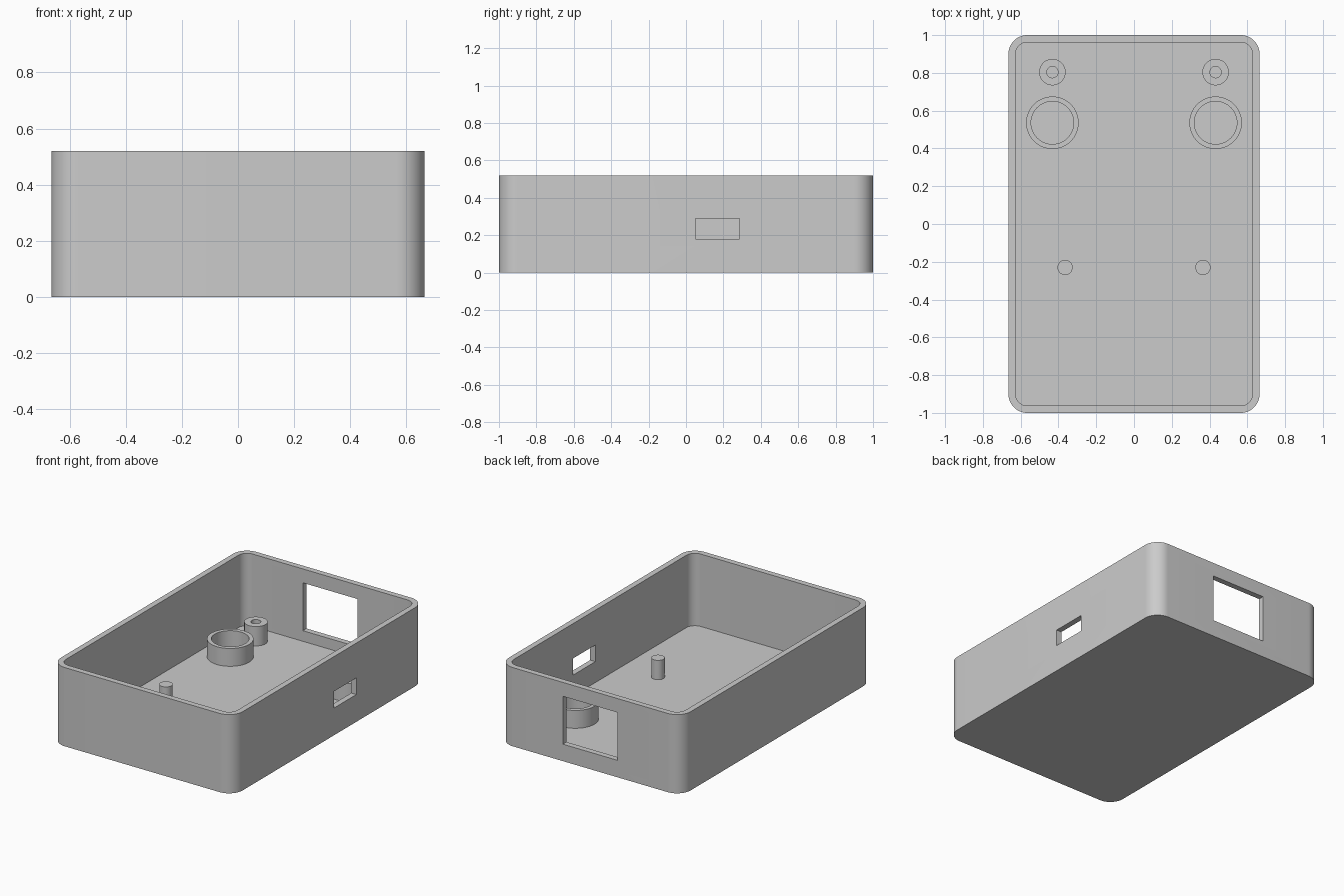
import bpy
import bmesh
from math import sin, cos, pi, radians

default = bpy.data.objects.get("Cube")
if default:
    bpy.data.objects.remove(default)

HALF_X, HALF_Y, HEIGHT = 0.665, 1.0, 0.52
WALL, FLOOR, CORNER = 0.038, 0.042, 0.1

grey = bpy.data.materials.new("light grey plastic")
grey.use_nodes = True
grey.diffuse_color = (0.6, 0.6, 0.6, 1)
grey.node_tree.nodes["Principled BSDF"].inputs["Base Color"].default_value = (0.6, 0.6, 0.6, 1)


def rounded_rect(hx, hy, r, z, steps=14):
    """Counter-clockwise loop of a rectangle with rounded corners."""
    pts = []
    for i, (sx, sy) in enumerate([(1, 1), (-1, 1), (-1, -1), (1, -1)]):
        for k in range(steps + 1):
            a = (i + k / steps) * pi / 2
            pts.append((sx * (hx - r) + r * cos(a), sy * (hy - r) + r * sin(a), z))
    return pts


def circle(cx, cy, r, z, sides=64):
    return [(cx + r * cos(2 * pi * k / sides), cy + r * sin(2 * pi * k / sides), z)
            for k in range(sides)]


def loft(name, loops, cap_start=False, cap_end=False):
    """Skin a stack of equal-length loops into one smooth-shaded object."""
    bm = bmesh.new()
    rings = [[bm.verts.new(p) for p in loop] for loop in loops]
    for low, high in zip(rings, rings[1:]):
        n = len(low)
        for k in range(n):
            j = (k + 1) % n
            bm.faces.new((low[k], low[j], high[j], high[k]))
    if cap_start:
        bm.faces.new(rings[0][::-1])
    if cap_end:
        bm.faces.new(rings[-1])
    mesh = bpy.data.meshes.new(name)
    bm.to_mesh(mesh)
    bm.free()
    mesh.materials.append(grey)
    obj = bpy.data.objects.new(name, mesh)
    bpy.context.collection.objects.link(obj)
    return obj


def smooth(obj):
    bpy.ops.object.select_all(action='DESELECT')
    obj.select_set(True)
    bpy.context.view_layer.objects.active = obj
    bpy.ops.object.shade_smooth_by_angle(angle=radians(30))


def cut_box(target, low, high):
    """Cut a rectangular opening between two opposite corners."""
    bpy.ops.mesh.primitive_cube_add(size=1, location=[(a + b) / 2 for a, b in zip(low, high)])
    cutter = bpy.context.object
    cutter.name = "opening_cutter"
    cutter.scale = [b - a for a, b in zip(low, high)]
    cutter.hide_render = True
    cutter.data.materials.append(grey)
    mod = target.modifiers.new("opening", 'BOOLEAN')
    mod.operation = 'DIFFERENCE'
    mod.solver = 'EXACT'
    mod.object = cutter
    bpy.context.view_layer.objects.active = target
    bpy.ops.object.modifier_apply(modifier=mod.name)
    bpy.data.objects.remove(cutter)


# Open tray: outer wall, rim, inner wall and floor
ix, iy, ir = HALF_X - WALL, HALF_Y - WALL, CORNER - WALL
tray = loft("tray", [
    rounded_rect(HALF_X, HALF_Y, CORNER, 0),
    rounded_rect(HALF_X, HALF_Y, CORNER, HEIGHT),
    rounded_rect(ix, iy, ir, HEIGHT),
    rounded_rect(ix, iy, ir, FLOOR),
], cap_start=True, cap_end=True)

# Port in the +x side wall and window in the back wall
cut_box(tray, (0.55, 0.05, 0.18), (0.75, 0.285, 0.29))
cut_box(tray, (-0.2, 0.9, 0.112), (0.2, 1.1, 0.428))
smooth(tray)


def tube(name, x, y, outer, inner, top):
    smooth(loft(name, [circle(x, y, outer, FLOOR), circle(x, y, outer, top),
                       circle(x, y, inner, top), circle(x, y, inner, FLOOR)]))


# Floor fittings, mirrored left and right
for side, s in (("left", 1), ("right", -1)):
    tube(side + "_screw_post", s * 0.432, 0.804, 0.07, 0.03, 0.17)
    tube(side + "_round_holder", s * 0.432, 0.536, 0.139, 0.113, 0.16)
    smooth(loft(side + "_pin", [circle(s * 0.365, -0.23, 0.04, FLOOR),
                                circle(s * 0.365, -0.23, 0.04, 0.17)], cap_end=True))
